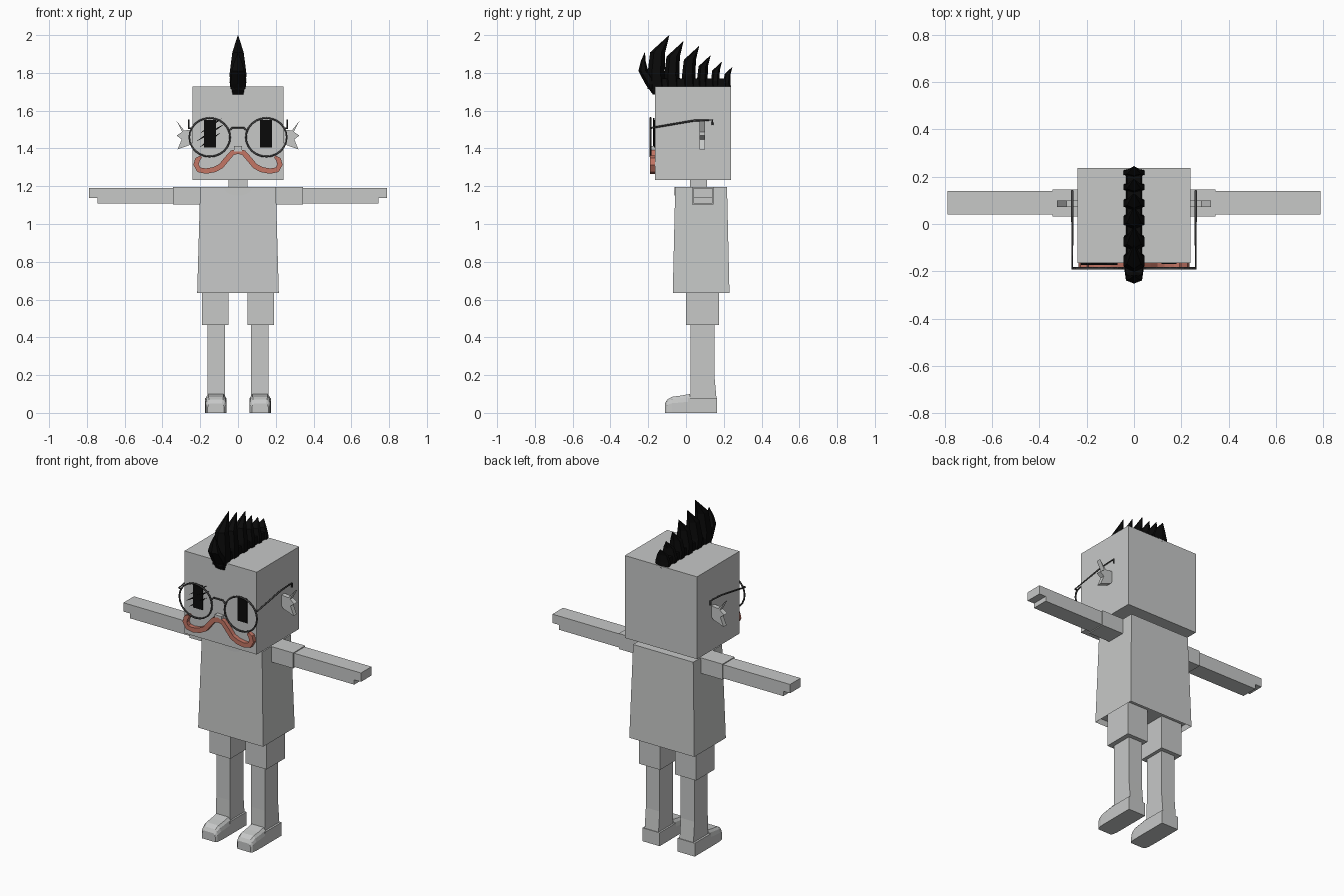
import bpy, bmesh, math
from mathutils import Vector

cube = bpy.data.objects.get("Cube")
if cube:
    bpy.data.objects.remove(cube, do_unlink=True)


def material(name, r, g, b):
    m = bpy.data.materials.new(name)
    m.use_nodes = True
    m.diffuse_color = (r, g, b, 1)
    m.node_tree.nodes["Principled BSDF"].inputs["Base Color"].default_value = (r, g, b, 1)
    return m


GREY = material("light_grey", 0.57, 0.58, 0.575)
BLACK = material("black", 0.003, 0.003, 0.003)
RED = material("rust_red", 0.55, 0.18, 0.13)
METAL = material("dark_metal", 0.06, 0.06, 0.06)


def loft(name, rings, mat):
    """Skin equal-sized rings of points and cap both ends."""
    bm = bmesh.new()
    rows = [[bm.verts.new(p) for p in ring] for ring in rings]
    n = len(rows[0])
    for a, b in zip(rows, rows[1:]):
        for i in range(n):
            j = (i + 1) % n
            bm.faces.new((a[i], a[j], b[j], b[i]))
    bm.faces.new(rows[0][::-1])
    bm.faces.new(rows[-1])
    bmesh.ops.recalc_face_normals(bm, faces=bm.faces)
    me = bpy.data.meshes.new(name)
    bm.to_mesh(me)
    bm.free()
    me.materials.append(mat)
    ob = bpy.data.objects.new(name, me)
    bpy.context.collection.objects.link(ob)
    return ob


def rect(x0, x1, y0, y1, z):
    return [(x0, y0, z), (x1, y0, z), (x1, y1, z), (x0, y1, z)]


def block(name, x, y, z):
    return loft(name, [rect(*x, *y, z[0]), rect(*x, *y, z[1])], GREY)


def plate(name, outline, y0, y1, mat):
    """Front-facing outline in x and z, given depth along y."""
    return loft(name, [[(x, y, z) for x, z in outline] for y in (y0, y1)], mat)


def wire(name, points, closed=False):
    cu = bpy.data.curves.new(name, "CURVE")
    cu.dimensions = "3D"
    cu.bevel_depth = 0.005
    cu.bevel_resolution = 1
    cu.use_fill_caps = True
    sp = cu.splines.new("POLY")
    sp.points.add(len(points) - 1)
    for p, co in zip(sp.points, points):
        p.co = (*co, 1)
    sp.use_cyclic_u = closed
    cu.materials.append(METAL)
    ob = bpy.data.objects.new(name, cu)
    bpy.context.collection.objects.link(ob)
    bpy.ops.object.select_all(action="DESELECT")
    ob.select_set(True)
    bpy.context.view_layer.objects.active = ob
    bpy.ops.object.convert(target="MESH")


# Head, neck and nose
block("head", (-0.24, 0.24), (-0.165, 0.238), (1.232, 1.727))
block("neck", (-0.05, 0.05), (0.02, 0.11), (1.17, 1.25))
block("nose", (-0.022, 0.022), (-0.19, -0.16), (1.385, 1.412))

# Shirt with a hollow hem
shirt = loft("shirt", [rect(-0.216, 0.216, -0.07, 0.23, 0.635),
                       rect(-0.2, 0.2, -0.057, 0.217, 1.195)], GREY)
bm = bmesh.new()
bm.from_mesh(shirt.data)
hem = min(bm.faces, key=lambda f: f.calc_center_median().z)
bmesh.ops.inset_region(bm, faces=[hem], thickness=0.012)
bmesh.ops.translate(bm, verts=hem.verts, vec=(0, 0, 0.03))
bm.to_mesh(shirt.data)
bm.free()

# Neckline
arc = [math.pi * i / 10 for i in range(11)]
plate("neckline", [(0.075 * math.cos(a), 1.195 - 0.045 * math.sin(a)) for a in arc],
      -0.062, -0.053, GREY)

# Limbs, ears and glasses on both sides
for s, side in ((1, "left"), (-1, "right")):
    def span(a, b):
        return (a, b) if s > 0 else (-b, -a)

    block(side + "_sleeve", span(0.19, 0.345), (0.031, 0.146), (1.102, 1.195))
    block(side + "_arm", span(0.34, 0.745), (0.04, 0.14), (1.108, 1.19))
    block(side + "_fingers", span(0.745, 0.79), (0.04, 0.14), (1.137, 1.19))
    block(side + "_trouser", span(0.05, 0.19), (0.0, 0.175), (0.465, 0.67))
    x0, x1 = span(0.07, 0.162)
    loft(side + "_leg", [rect(x0, x1, 0.022, 0.162, 0.07),
                         rect(x0, x1, 0.025, 0.15, 0.2),
                         rect(x0, x1, 0.025, 0.15, 0.48)], GREY)

    # Shoe: square heel and rounded toe
    cx = 0.117 * s
    block(side + "_heel", span(0.06, 0.174), (0.01, 0.165), (0, 0.08))
    toe = []
    for y, w, h in ((-0.111, 0.044, 0.05), (-0.1, 0.052, 0.07), (-0.075, 0.056, 0.085),
                    (-0.03, 0.057, 0.091), (0.02, 0.057, 0.1)):
        half = [(w, 0), (w, 0.6 * h), (0.9 * w, 0.85 * h), (0.7 * w, h)]
        outline = half + [(-x, z) for x, z in half[::-1]]
        toe.append([(cx + x, y, z) for x, z in outline])
    loft(side + "_toe", toe, GREY)

    # Jagged ear
    ear = [(0.235, 1.5), (0.285, 1.495), (0.325, 1.545), (0.295, 1.488), (0.325, 1.468),
           (0.298, 1.448), (0.32, 1.395), (0.25, 1.42), (0.235, 1.44)]
    plate(side + "_ear", [(s * x, z) for x, z in ear], 0.072, 0.1, GREY)

    # Eye, rim and temple
    plate(side + "_eye", [(s * x, z) for x, z in
                          ((0.117, 1.405), (0.18, 1.405), (0.18, 1.55), (0.117, 1.55))],
          -0.17, -0.162, BLACK)
    turns = [math.tau * i / 24 for i in range(24)]
    wire(side + "_rim", [(s * 0.15 + 0.108 * math.cos(a), -0.188, 1.459 + 0.102 * math.sin(a))
                         for a in turns], True)
    wire(side + "_temple", [(s * 0.245, -0.188, 1.505), (s * 0.261, -0.188, 1.508),
                            (s * 0.261, 0.04, 1.547), (s * 0.261, 0.14, 1.551),
                            (s * 0.261, 0.14, 1.525)])

# Bridge of the glasses
wire("bridge", [(-0.046, -0.188, 1.495), (-0.03, -0.188, 1.51),
                (0.03, -0.188, 1.51), (0.046, -0.188, 1.495)])

# Scratch strokes over the right eye
for i, (xa, za, xb, zb) in enumerate(((-0.2, 1.48, -0.085, 1.56), (-0.225, 1.435, -0.07, 1.53),
                                      (-0.205, 1.405, -0.09, 1.485))):
    a, b = Vector((xa, za)), Vector((xb, zb))
    d = (b - a).normalized()
    n = Vector((-d.y, d.x)) * 0.007
    mid = (a + b) / 2
    plate(f"scratch_{i + 1}", [a, mid - n, b, mid + n], -0.174, -0.166, BLACK)

# Moustache: flat band swept along a mirrored curve, narrowing at the tips
half = [(0, 1.385), (0.03, 1.377), (0.06, 1.343), (0.09, 1.306), (0.125, 1.288), (0.17, 1.28),
        (0.207, 1.287), (0.222, 1.315), (0.214, 1.342), (0.195, 1.358)]
path = [Vector((-x, z)) for x, z in half[:0:-1]] + [Vector(p) for p in half]
last = len(path) - 1
rings = []
for i, p in enumerate(path):
    d = (path[min(i + 1, last)] - path[max(i - 1, 0)]).normalized()
    n = Vector((-d.y, d.x)) * (0.006 if i in (0, last) else 0.014)
    rings.append([(q.x, y, q.y) for q, y in
                  ((p - n, -0.19), (p + n, -0.19), (p + n, -0.163), (p - n, -0.163))])
loft("moustache", rings, RED)


# Mohawk spikes: six-sided blades swept backwards
def spike(name, levels):
    rings = []
    for z, y0, y1, w in levels:
        m, e = (y0 + y1) / 2, (y1 - y0) / 4
        rings.append([(0, y0, z), (w, m - e, z), (w, m + e, z),
                      (0, y1, z), (-w, m + e, z), (-w, m - e, z)])
    loft(name, rings, BLACK)


spike("forelock", [(1.685, -0.175, -0.155, 0.028), (1.74, -0.215, -0.14, 0.04),
                   (1.81, -0.252, -0.2, 0.034), (1.86, -0.24, -0.213, 0.02),
                   (1.907, -0.22, -0.217, 0.001)])
tips = ((-0.088, 2.0), (-0.013, 1.967), (0.07, 1.942), (0.13, 1.892), (0.19, 1.858), (0.245, 1.83))
for i, (y, z) in enumerate(tips):
    h = z - 1.715
    k = h / 0.285
    spike(f"mohawk_spike_{i + 1}", [(1.715, y - 0.115 * k, y - 0.015 * k, 0.04),
                                    (1.715 + 0.3 * h, y - 0.115 * k, y - 0.025 * k, 0.044),
                                    (1.715 + 0.68 * h, y - 0.102 * k, y - 0.022 * k, 0.03),
                                    (z, y - 0.002, y, 0.001)])
loft("mohawk_base", [rect(-0.035, 0.035, -0.19, 0.225, 1.71),
                     rect(-0.03, 0.03, -0.2, 0.215, 1.77)], BLACK)
